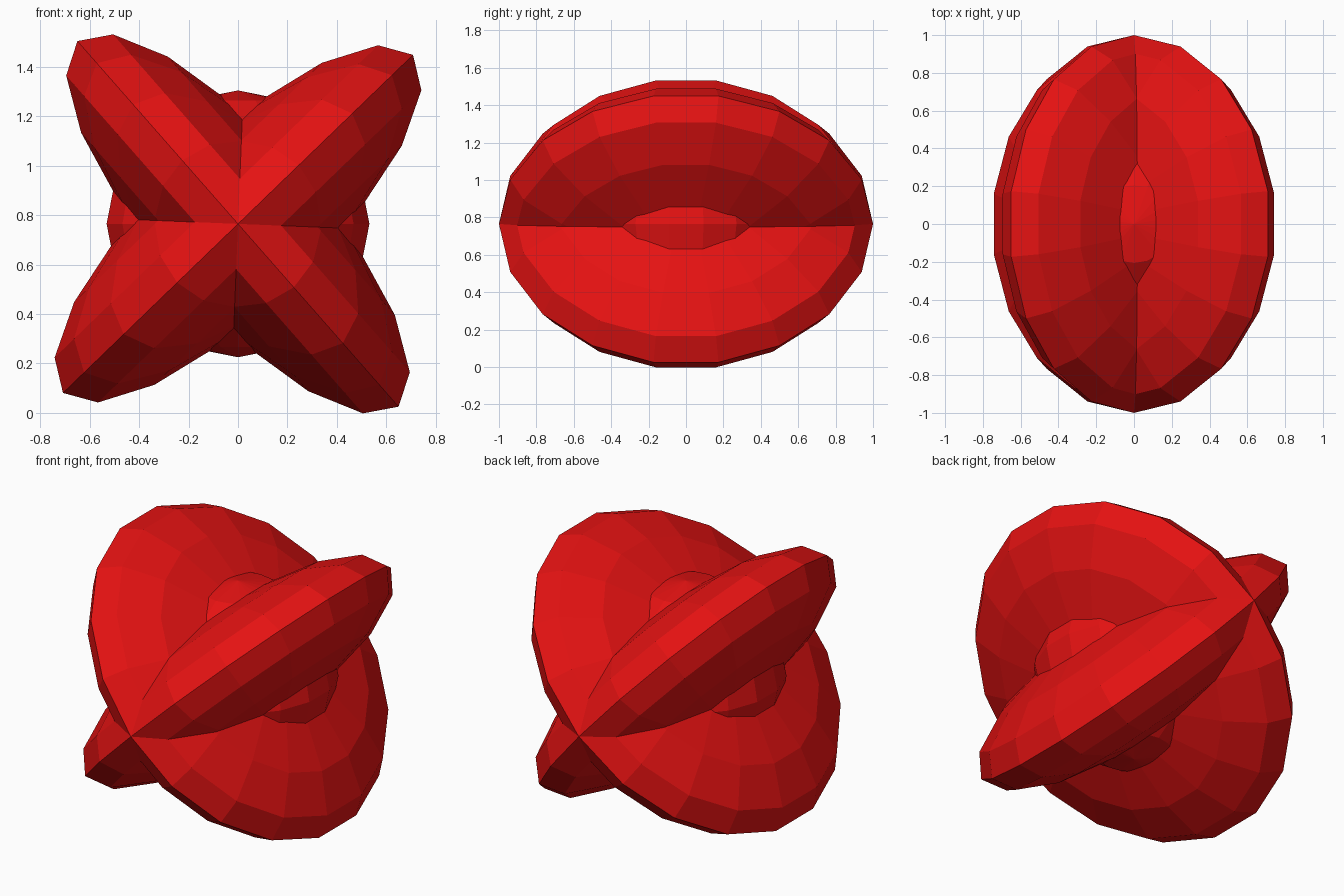
import bpy
import bmesh
from math import radians
from mathutils import Matrix

if "Cube" in bpy.data.objects:
    bpy.data.objects.remove(bpy.data.objects["Cube"])

CENTRE_Z = 0.765

red = bpy.data.materials.new("red")
red.diffuse_color = (0.78, 0.006, 0.006, 1)
red.use_nodes = True
red.node_tree.nodes["Principled BSDF"].inputs["Base Color"].default_value = red.diffuse_color


def faceted_ball(name, radius, flatten=1.0, tilt=0.0):
    """Low-poly ball, squashed along its pole and tilted about the y axis."""
    bm = bmesh.new()
    bmesh.ops.create_uvsphere(bm, u_segments=18, v_segments=8, radius=radius)
    bm.transform(Matrix.Rotation(radians(tilt), 4, 'Y')
                 @ Matrix.Diagonal((1, 1, flatten, 1)))
    mesh = bpy.data.meshes.new(name)
    bm.to_mesh(mesh)
    bm.free()
    mesh.materials.append(red)
    obj = bpy.data.objects.new(name, mesh)
    obj.location.z = CENTRE_Z
    bpy.context.collection.objects.link(obj)
    return obj


# round core showing in the gaps between the discs
faceted_ball("core", 0.54)

# two lens-shaped discs crossing along the y axis
faceted_ball("left_leaning_disc", 1.0, 0.33, 48.7)
faceted_ball("right_leaning_disc", 1.0, 0.33, -44.0)
